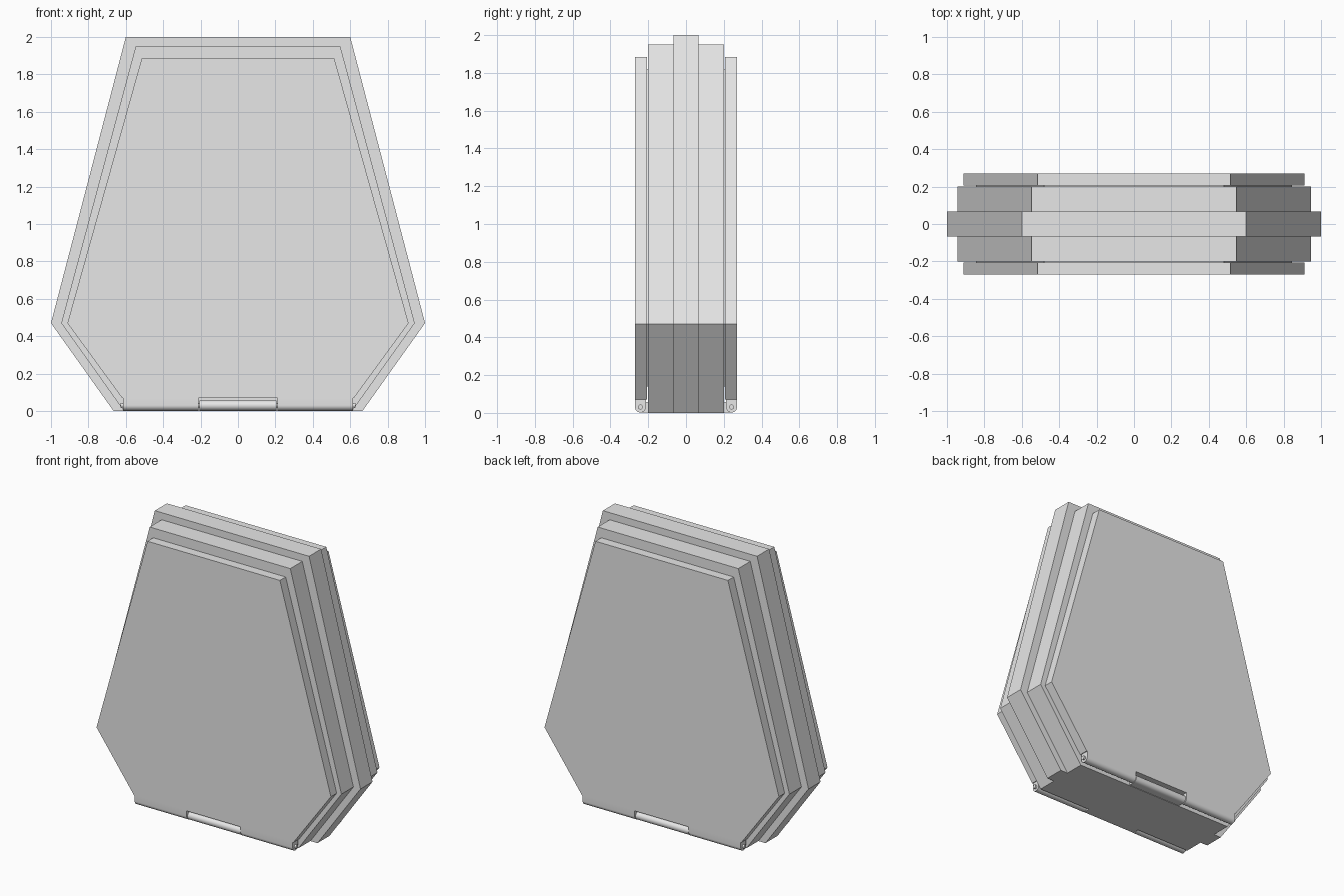
import bpy, math
from mathutils import Vector

if "Cube" in bpy.data.objects:
    bpy.data.objects.remove(bpy.data.objects["Cube"])

grey = bpy.data.materials.new("light grey")
grey.diffuse_color = (0.8, 0.8, 0.8, 1)
grey.use_nodes = True
grey.node_tree.nodes["Principled BSDF"].inputs["Base Color"].default_value = grey.diffuse_color


def prism(name, pts, axis, a, b, smooth=False):
    """Extrude a closed 2D profile: (x, z) along y, or (y, z) along x."""
    def co(p, t):
        return (p[0], t, p[1]) if axis == 'y' else (t, p[0], p[1])
    n = len(pts)
    verts = [co(p, a) for p in pts] + [co(p, b) for p in pts]
    faces = [tuple(range(n)), tuple(reversed(range(n, 2 * n)))]
    faces += [(i, i + n, (i + 1) % n + n, (i + 1) % n) for i in range(n)]
    me = bpy.data.meshes.new(name)
    me.from_pydata(verts, [], faces)
    # orient all faces outward from the convex centre
    centre = sum((v.co for v in me.vertices), Vector()) / len(verts)
    for f in me.polygons:
        if f.normal.dot(f.center - centre) < 0:
            f.flip()
    me.update()
    me.materials.append(grey)
    ob = bpy.data.objects.new(name, me)
    bpy.context.collection.objects.link(ob)
    if smooth:
        bpy.ops.object.select_all(action='DESELECT')
        bpy.context.view_layer.objects.active = ob
        ob.select_set(True)
        bpy.ops.object.shade_smooth_by_angle(angle=math.radians(35))
    return ob


def casket(top_w, top_z, mid_w, low_w, low_z):
    """Six-sided tapered outline, mirrored in x."""
    half = [(top_w, top_z), (mid_w, 0.47), (low_w, low_z)]
    return half + [(-x, z) for x, z in reversed(half)]


def arc(cy, cz, r, start, end, n=16):
    return [(cy + r * math.cos(math.radians(start + (end - start) * i / n)),
             cz + r * math.sin(math.radians(start + (end - start) * i / n)))
            for i in range(n + 1)]


# central slab, widest layer
prism("core_slab", casket(0.6, 2.0, 1.0, 0.665, 0), 'y', -0.067, 0.067)

for s, side in ((-1, "front"), (1, "back")):
    # stepped body layer
    prism(side + "_body", casket(0.547, 1.95, 0.945, 0.61, 0), 'y', s * 0.067, s * 0.2)
    # thin inset pad that leaves a shadow gap behind the door
    prism(side + "_gap_pad", casket(0.48, 1.82, 0.845, 0.605, 0.14), 'y', s * 0.2, s * 0.207)
    # door panel
    prism(side + "_door", casket(0.515, 1.885, 0.912, 0.62, 0.07), 'y', s * 0.206, s * 0.27)

    # door hinge leaves with rounded lower edge
    leaf = [(s * y, z) for y, z in
            [(0.27, 0.07), (0.212, 0.07)] + arc(0.241, 0.031, 0.029, 180, 360)]
    for m in (-1, 1):
        prism(side + "_hinge_leaf", leaf, 'x', m * 0.21, m * 0.615, True)

    # middle knuckle fixed to the body
    knuckle = [(s * y, z) for y, z in
               [(0.2, 0.057), (0.2, 0.003)] + arc(0.241, 0.03, 0.027, -90, 90)]
    prism(side + "_hinge_knuckle", knuckle, 'x', -0.205, 0.205, True)

    # hinge pin
    prism(side + "_hinge_pin", arc(s * 0.241, 0.031, 0.013, 0, 345, 23), 'x', -0.628, 0.628, True)
